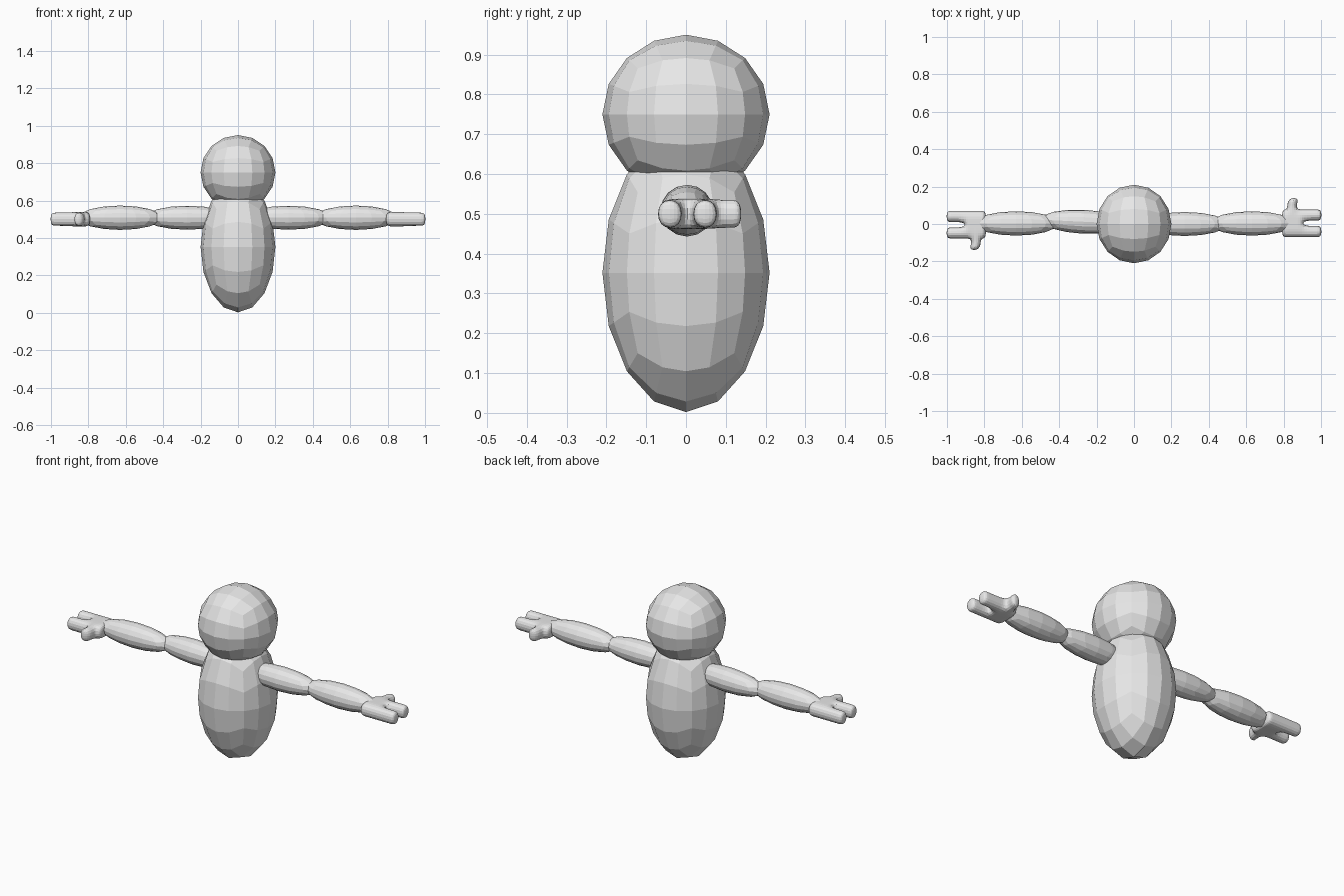
import bpy, bmesh, math
from mathutils import Vector, Matrix

if "Cube" in bpy.data.objects:
    bpy.data.objects.remove(bpy.data.objects["Cube"])

grey = bpy.data.materials.new("light_grey")
grey.diffuse_color = (0.8, 0.8, 0.8, 1)
grey.use_nodes = True
grey.node_tree.nodes["Principled BSDF"].inputs["Base Color"].default_value = grey.diffuse_color


def finish(name, bm):
    bmesh.ops.recalc_face_normals(bm, faces=bm.faces[:])
    mesh = bpy.data.meshes.new(name)
    bm.to_mesh(mesh)
    bm.free()
    mesh.materials.append(grey)
    obj = bpy.data.objects.new(name, mesh)
    bpy.context.collection.objects.link(obj)
    return obj


def quad_ball(name, center, radii, turn=0.0):
    """Ellipsoid made from a cube with a 4 x 4 grid on each side."""
    bm = bmesh.new()
    bmesh.ops.create_cube(bm, size=2)
    bmesh.ops.subdivide_edges(bm, edges=bm.edges[:], cuts=3, use_grid_fill=True)
    spin = Matrix.Rotation(turn, 3, 'Z')
    for v in bm.verts:
        # even angles between rows
        d = Vector([math.tan(c * math.pi / 4) for c in v.co]).normalized()
        v.co = spin @ Vector([a * b for a, b in zip(d, radii)]) + Vector(center)
    return finish(name, bm)


def hand(name, side):
    """Rounded mitten cage: palm, two fingers and a bent thumb."""
    xs = (0.79, 0.82, 0.87, 0.905, 0.975, 1.004)
    ys = (-0.073, -0.008, 0.016, 0.08)
    half = 0.038
    cells = [(i, j) for i in range(5) for j in range(3) if i < 3 or j != 1]
    quads = [[(xs[i], ys[j]), (xs[i + 1], ys[j]),
              (xs[i + 1], ys[j + 1]), (xs[i], ys[j + 1])] for i, j in cells]
    # thumb rises from the wrist end of the palm
    thumb = [(0.82, 0.08), (0.87, 0.08), (0.875, 0.11), (0.815, 0.11),
             (0.88, 0.14), (0.835, 0.142)]
    quads += [[thumb[0], thumb[1], thumb[2], thumb[3]],
              [thumb[3], thumb[2], thumb[4], thumb[5]]]

    bm = bmesh.new()
    points = {}
    for quad in quads:
        for p in quad:
            if p not in points:
                points[p] = bm.verts.new((side * p[0], side * p[1], 0.5 - half))
        bm.faces.new([points[p] for p in quad])
    # thicken the flat outline
    base = bm.faces[:]
    made = bmesh.ops.extrude_face_region(bm, geom=base, use_keep_orig=True)
    for v in made["geom"]:
        if isinstance(v, bmesh.types.BMVert):
            v.co.z = 0.5 + half
    obj = finish(name, bm)
    sub = obj.modifiers.new("rounding", 'SUBSURF')
    sub.levels = sub.render_levels = 2
    return obj


# Body and head
quad_ball("body", (0, 0, 0.352), (0.2, 0.21, 0.35))
quad_ball("head", (0, 0, 0.75), (0.2, 0.21, 0.2))

# Arms and hands, one side turned half way round from the other
for label, side in (("right", 1), ("left", -1)):
    shift = 0.0 if side > 0 else 0.012
    quad_ball("upper_arm_" + label, (side * 0.27, shift, 0.508),
              (0.23, 0.064, 0.064), -shift * 4)
    quad_ball("forearm_" + label, (side * 0.63, 0.003, 0.508),
              (0.225, 0.065, 0.065))
    hand("hand_" + label, side)
